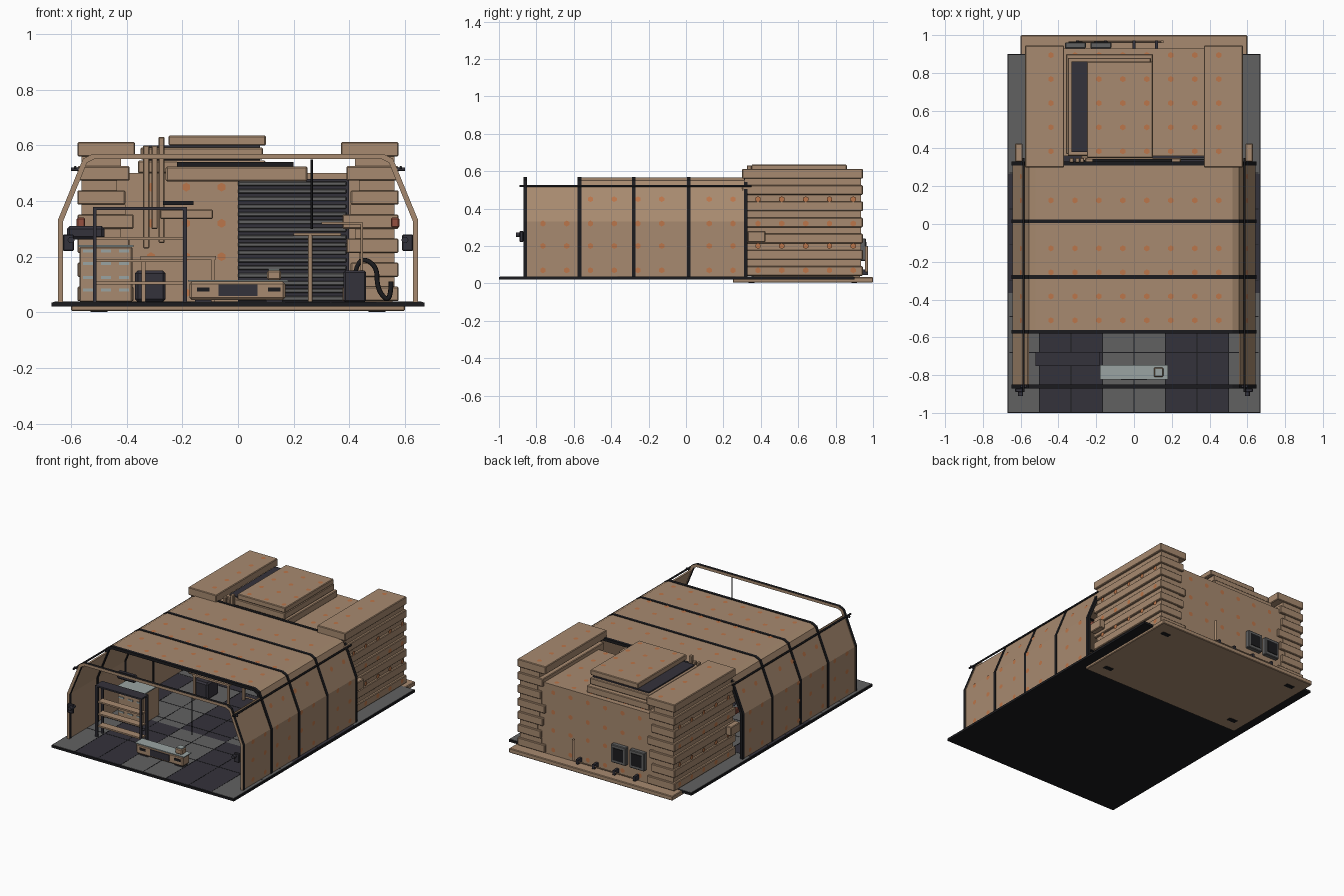
import bpy, bmesh, math
from mathutils import Matrix, Vector

cube = bpy.data.objects.get("Cube")
if cube:
    bpy.data.objects.remove(cube, do_unlink=True)


def material(name, *rgb):
    m = bpy.data.materials.new(name)
    m.use_nodes = True
    m.diffuse_color = (*rgb, 1)
    node = m.node_tree.nodes["Principled BSDF"]
    node.inputs["Base Color"].default_value = (*rgb, 1)
    node.inputs["Roughness"].default_value = 0.8
    return m


tan = material("sand_tan", .39, .255, .16)
orange = material("faded_orange", .5, .18, .07)
black = material("near_black", .011, .011, .013)
slate = material("dark_slate", .034, .032, .043)
grey = material("floor_grey", .12, .12, .12)
pale = material("pale_steel", .32, .37, .36)
red = material("lamp_red", .3, .08, .05)


def finish(name, bm, *mats):
    mesh = bpy.data.meshes.new(name)
    bm.to_mesh(mesh)
    bm.free()
    for m in mats:
        mesh.materials.append(m)
    ob = bpy.data.objects.new(name, mesh)
    bpy.context.collection.objects.link(ob)
    return ob


def box(name, xs, ys, zs, mat, bevel=0):
    lo, hi = Vector(sorted(p)[0] for p in (xs, ys, zs)), Vector(sorted(p)[1] for p in (xs, ys, zs))
    bm = bmesh.new()
    bmesh.ops.create_cube(bm, size=1)
    for v in bm.verts:
        v.co = (lo + hi) / 2 + v.co * (hi - lo)
    ob = finish(name, bm, mat)
    if bevel:
        mod = ob.modifiers.new("edge", "BEVEL")
        mod.width, mod.segments = bevel, 1
    return ob


def tube(name, points, radius, mat, smooth=False):
    cu = bpy.data.curves.new(name, "CURVE")
    cu.dimensions = "3D"
    cu.bevel_depth, cu.bevel_resolution, cu.use_fill_caps = radius, 1, True
    sp = cu.splines.new("NURBS" if smooth else "POLY")
    sp.points.add(len(points) - 1)
    for p, co in zip(sp.points, points):
        p.co = (*co, 1)
    if smooth:
        sp.use_endpoint_u = True
        sp.order_u = 3
    cu.materials.append(mat)
    ob = bpy.data.objects.new(name, cu)
    bpy.context.collection.objects.link(ob)
    return ob


def strip(name, profile, ys, thick, *mats):
    """Sheet following an x-z profile between two y positions."""
    bm = bmesh.new()
    rows = [[bm.verts.new((x, y, z)) for x, z in profile] for y in ys]
    for i in range(len(profile) - 1):
        bm.faces.new((rows[0][i], rows[0][i + 1], rows[1][i + 1], rows[1][i]))
    ob = finish(name, bm, *mats)
    mod = ob.modifiers.new("thickness", "SOLIDIFY")
    mod.thickness, mod.offset, mod.use_even_offset = thick, 0, True
    if len(mats) > 1:
        mod.material_offset_rim = 1
    return ob


def dots(name, spots, normal):
    """Small painted hexagons lying on a surface."""
    bm = bmesh.new()
    turn = Vector(normal).to_track_quat("Z", "Y").to_matrix().to_4x4()
    for p in spots:
        bmesh.ops.create_circle(bm, cap_ends=True, segments=6, radius=.016,
                                matrix=Matrix.Translation(p) @ turn)
    return finish(name, bm, orange)


# Floor deck with tile pattern and seams
box("floor_deck", (-.67, .67), (-1, .9), (.02, .035), black)
columns = [-.665, -.5, -.167, .167, .5, .665]
for r in range(3):
    y = -.995 + r * .63
    for c in range(5):
        box("floor_tile", columns[c:c + 2], (y, y + .63), (.035, .037), slate if (r + c) % 2 else grey)
for i in range(-3, 4):
    box("floor_seam", (i / 6 - .002, i / 6 + .002), (-1, .33), (.036, .038), black)
for i in range(6):
    y = -.68 + i * .19
    box("floor_seam", (-.66, .66), (y - .002, y + .002), (.036, .038), black)

# Rear foundation slab
box("rear_slab", (-.6, .6), (.25, 1), (.004, .034), tan, .004)
for x, y in ((-.5, .35), (.5, .35), (-.5, .9), (.5, .9)):
    box("slab_mark", (x - .03, x + .03), (y - .015, y + .015), (.001, .005), black)

# Tent: arched ribs, panels, rails
half = [(.638, .035), (.638, .33), (.55, .545), (.52, .56)]
arch = [(-x, z) for x, z in half] + half[::-1]
ribs = [-.86, -.57, -.28, .015, .32]
for i, y in enumerate(ribs):
    strip("tent_rib", arch, (y - .01, y + .01), .019, *((black, tan) if i == 0 else (black,)))
for a, b in zip(ribs, ribs[1:]):
    if a == ribs[0]:
        for s in (-1, 1):
            strip("front_side_panel", [(s * x, z) for x, z in half[:2]] + [(s * .56, .52)],
                  (a, b), .01, tan)
    else:
        strip("tent_panel", arch, (a + .006, b - .006), .013, tan)
for s in (-1, 1):
    tube("tent_rail", [(s * .585, -.89, .52), (s * .585, .35, .52)], .006, black)
    tube("rail_pin", [(s * .57, -.86, .515), (s * .6, -.86, .515)], .007, slate)
    for y in (-.88, .37):
        big = y > 0
        box("side_lamp", (s * .59, s * .63), (y - .01 - .03 * big, y + .01 + .045 * big),
            (.22, .28), tan if big else slate, .004)
    box("lamp_red_box", (s * .55, s * .58), (.27, .3), (.305, .34), red, .004)
    tube("lamp_knob", [(s * .6, -.91, .26), (s * .6, -.86, .26)], .013, slate)

# Rear building: core and stacked corner planks
box("building_core", (-.555, .555), (.36, .93), (.034, .5), tan)
for s in (-1, 1):
    for k in range(7):
        z = .04 + k * .0867
        top = k == 6
        inner = .37 if top else .375 + .015 * (k * 2 % 3)
        box("wide_plank", (s * inner, s * .577), (.3, .945), (z, z + .052), tan, .004)
        if not top:
            box("narrow_plank", (s * (inner + .03), s * .562), (.312, .935), (z + .052, z + .087), tan)

# Roof unit in layers
box("roof_unit_base", (-.36, .1), (.37, .9), (.5, .545), tan, .004)
box("roof_unit_middle", (-.35, .09), (.36, .88), (.55, .592), tan, .004)
box("roof_unit_gap", (-.33, .08), (.38, .86), (.54, .6), slate)
box("roof_unit_top", (-.25, .1), (.35, .86), (.6, .635), tan, .004)
box("roof_bar", (-.22, .2), (.33, .345), (.525, .54), black)
for x, low, high in ((-.275, .25, .63), (-.3, .3, .6), (-.33, .23, .6)):
    box("wall_duct", (x - .011, x + .011), (.325, .35), (low, high), tan, .003)

# Roller shutter and its housing
box("shutter_backing", (0, .4), (.35, .36), (.034, .48), slate)
for i in range(16):
    z = .042 + i * .0275
    box("shutter_slat", (0, .39), (.34, .352), (z, z + .016), grey, .003)
box("shutter_housing", (-.26, .25), (.28, .35), (.47, .525), tan, .006)
box("wall_shelf", (-.28, -.09), (.3, .36), (.335, .37), tan, .004)
box("wall_lamp", (-.27, -.16), (.3, .34), (.385, .4), black)

# Rear wall fittings
for x in (-.31, -.175):
    box("vent_frame", (x - .055, x + .055), (.93, .962), (.12, .24), grey, .004)
    box("vent_opening", (x - .038, x + .038), (.95, .966), (.14, .22), black)
tube("rear_pipe", [(.15, .965, .06), (.15, .965, .2)], .009, tan)
tube("rear_cable", [(.15, .965, .06), (-.3, .965, .06)], .004, tan)
for x in (-.3, -.15, 0, .12):
    box("cable_clip", (x - .008, x + .008), (.93, .972), (.045, .075), slate)

# Open shelf rack
for x in (-.515, -.19):
    for y in (-.745, -.685):
        box("rack_post", (x - .007, x + .007), (y - .007, y + .007), (.037, .375), slate)
box("rack_top", (-.522, -.183), (-.752, -.678), (.368, .378), slate)
for z in (.1, .18, .26):
    box("rack_shelf", (-.51, -.195), (-.74, -.69), (z, z + .01), tan)

# Low front counter
box("counter", (-.175, .17), (-.82, -.75), (.045, .11), tan, .008)
box("counter_top", (-.18, .18), (-.823, -.747), (.11, .116), pale)
box("counter_screen", (-.07, .07), (-.825, -.819), (.058, .1), slate)
for x in (-.125, .13):
    box("counter_slot", (x - .022, x + .022), (-.824, -.819), (.075, .09), black)
    box("counter_foot", (x - .03, x + .03), (-.81, -.76), (.037, .046), slate)
box("register", (.105, .155), (-.81, -.76), (.116, .15), tan, .005)
box("register_top", (.11, .15), (-.805, -.765), (.15, .156), pale)

# Left cabinet with pale labels, screen and desk
box("cabinet", (-.57, -.38), (-.45, -.28), (.037, .235), tan, .004)
box("cabinet_top", (-.575, -.375), (-.455, -.275), (.235, .242), pale)
for z in (.08, .125, .175, .22):
    for x in (-.54, -.475, -.41):
        box("drawer_label", (x - .018, x + .018), (-.454, -.449), (z - .005, z + .005), pale)
box("cabinet_screen", (-.615, -.48), (-.4, -.36), (.262, .31), slate, .01)
box("desk_top", (-.35, -.08), (.02, .2), (.19, .203), tan)
for x in (-.34, -.09):
    for y in (.03, .19):
        box("desk_leg", (x - .007, x + .007), (y - .007, y + .007), (.037, .19), tan)
box("desk_drum", (-.37, -.26), (.05, .17), (.037, .15), slate, .01)

# Right side stand, hanging rod, generator and hose
tube("stand_pole", [(.26, -.2, .037), (.26, -.2, .28)], .008, tan)
tube("stand_arm", [(.2, -.2, .28), (.37, -.2, .28)], .006, tan)
tube("hanging_rod", [(.265, -.86, .55), (.265, -.86, .3)], .004, black)
tube("hose_rail", [(.3, -.1, .32), (.445, -.1, .32), (.445, -.1, .15)], .006, tan)
box("generator", (.38, .46), (-.12, .02), (.037, .15), slate, .006)
tube("hose", [(.42, -.05, .13), (.43, -.05, .2), (.5, -.06, .17), (.5, -.06, .08),
              (.55, -.06, .03), (.55, -.06, .11)], .009, black, True)

# Painted spots on roof, sides and rear wall
grid = .127
xs = [-.44 + i * grid for i in range(8)]
ys = [-.51 + j * grid for j in range(6) if j != 4]
dots("roof_spots", [(x, y, .5685) for x in xs for y in ys], (0, 0, 1))
back = [.385, .512, .64, .767, .894]
heights = [.07, .2, .32, .45]
dots("top_spots", [(x, y, .6145 if abs(x) > .4 else .637 if x < .1 and x > -.24 and y < .85 else .502)
                   for x in xs for y in back], (0, 0, 1))
dots("rear_spots", [(x, .932, z) for x in xs[1:-1] for z in heights], (0, 1, 0))
dots("wall_spots", [(x, .358, z) for x in xs[1:4] for z in heights], (0, -1, 0))
for s in (-1, 1):
    tent = [-.765 + j * grid for j in range(9) if j != 6]
    dots("side_spots", [(s * .646, y, z) for y in tent for z in heights[:3]], (s, 0, 0))
    dots("slope_spots", [(s * .599, y, .45) for y in tent[2:]], (s * .93, 0, .37))
    dots("plank_spots", [(s * .579, y, z) for y in back for z in heights], (s, 0, 0))
